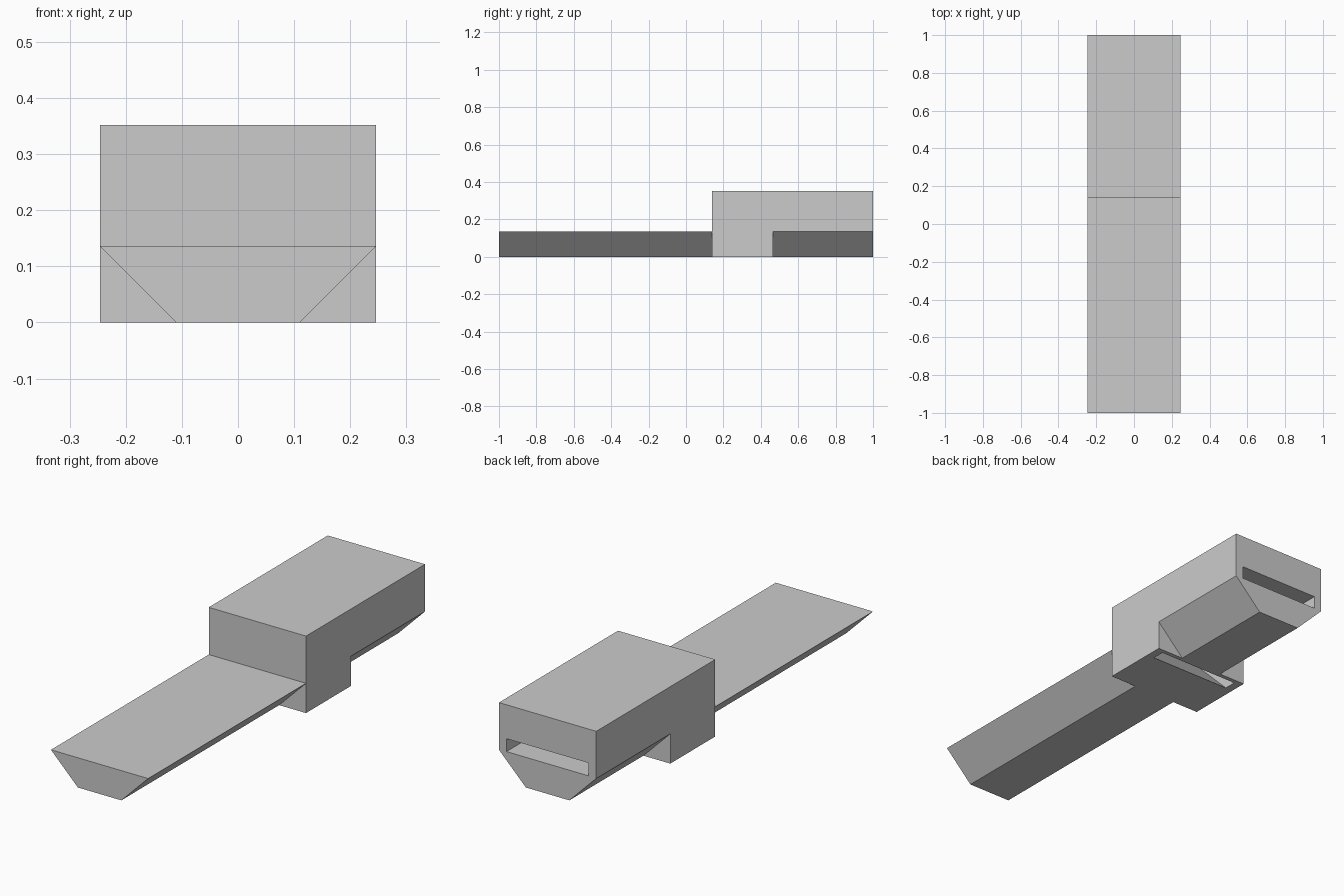
import bpy
import bmesh

cube = bpy.data.objects.get("Cube")
if cube:
    bpy.data.objects.remove(cube, do_unlink=True)

HALF_W = 0.246    # half width of the whole part
RIM = 0.136       # height where the sloped flanks end
KEEL = 0.11       # half width of the flat underside
TOP = 0.352
STEP = 0.14       # front of the housing
FOOT = 0.465      # rear of the square foot
SLOT_W = 0.208

grey = bpy.data.materials.new("plain_grey")
grey.use_nodes = True
colour = (0.6, 0.6, 0.6, 1)
grey.diffuse_color = colour
grey.node_tree.nodes["Principled BSDF"].inputs["Base Color"].default_value = colour


def prism(name, profile, axis, start, end):
    """Extrude a profile: (x, z) points along y, or (y, z) points along x."""
    def place(p, t):
        return (p[0], t, p[1]) if axis == "y" else (t, p[0], p[1])
    bm = bmesh.new()
    face = bm.faces.new([bm.verts.new(place(p, start)) for p in profile])
    new = bmesh.ops.extrude_face_region(bm, geom=[face])["geom"]
    for v in new:
        if isinstance(v, bmesh.types.BMVert):
            v.co["xyz".index(axis)] = end
    bmesh.ops.recalc_face_normals(bm, faces=bm.faces)
    mesh = bpy.data.meshes.new(name)
    bm.to_mesh(mesh)
    bm.free()
    mesh.materials.append(grey)
    ob = bpy.data.objects.new(name, mesh)
    bpy.context.collection.objects.link(ob)
    return ob


def cut(target, cutter):
    """Subtract the cutter and discard it."""
    cutter.hide_render = True
    mod = target.modifiers.new("cut", "BOOLEAN")
    mod.operation = "DIFFERENCE"
    mod.solver = "EXACT"
    mod.object = cutter
    bpy.context.view_layer.objects.active = target
    bpy.ops.object.modifier_apply(modifier=mod.name)
    bpy.data.objects.remove(cutter, do_unlink=True)


# Long flat tongue with sloped flanks
prism("tongue", [(-KEEL, 0), (KEEL, 0), (HALF_W, RIM), (-HALF_W, RIM)],
      "y", -1, STEP)

# Tall housing with a square foot at its front
housing = prism("housing", [(STEP, 0), (1, 0), (1, TOP), (STEP, TOP)],
                "x", -HALF_W, HALF_W)

# Sloped flanks behind the foot
e = 0.02
for side in (-1, 1):
    wedge = [(side * (KEEL - e), -e), (side * (HALF_W + e), -e),
             (side * (HALF_W + e), RIM + e)]
    cut(housing, prism("flank_cutter", wedge, "y", FOOT, 1 + e))

# Strap channel: level from the rear, then sloping down through the foot
low, high = 0.138, 0.197
front, rear = 0.387, 0.445
channel = [(front + e, -e), (rear + e, -e), (rear - low, low),
           (1 + e, low), (1 + e, high), (front - high, high)]
cut(housing, prism("channel_cutter", channel, "x", -SLOT_W, SLOT_W))
